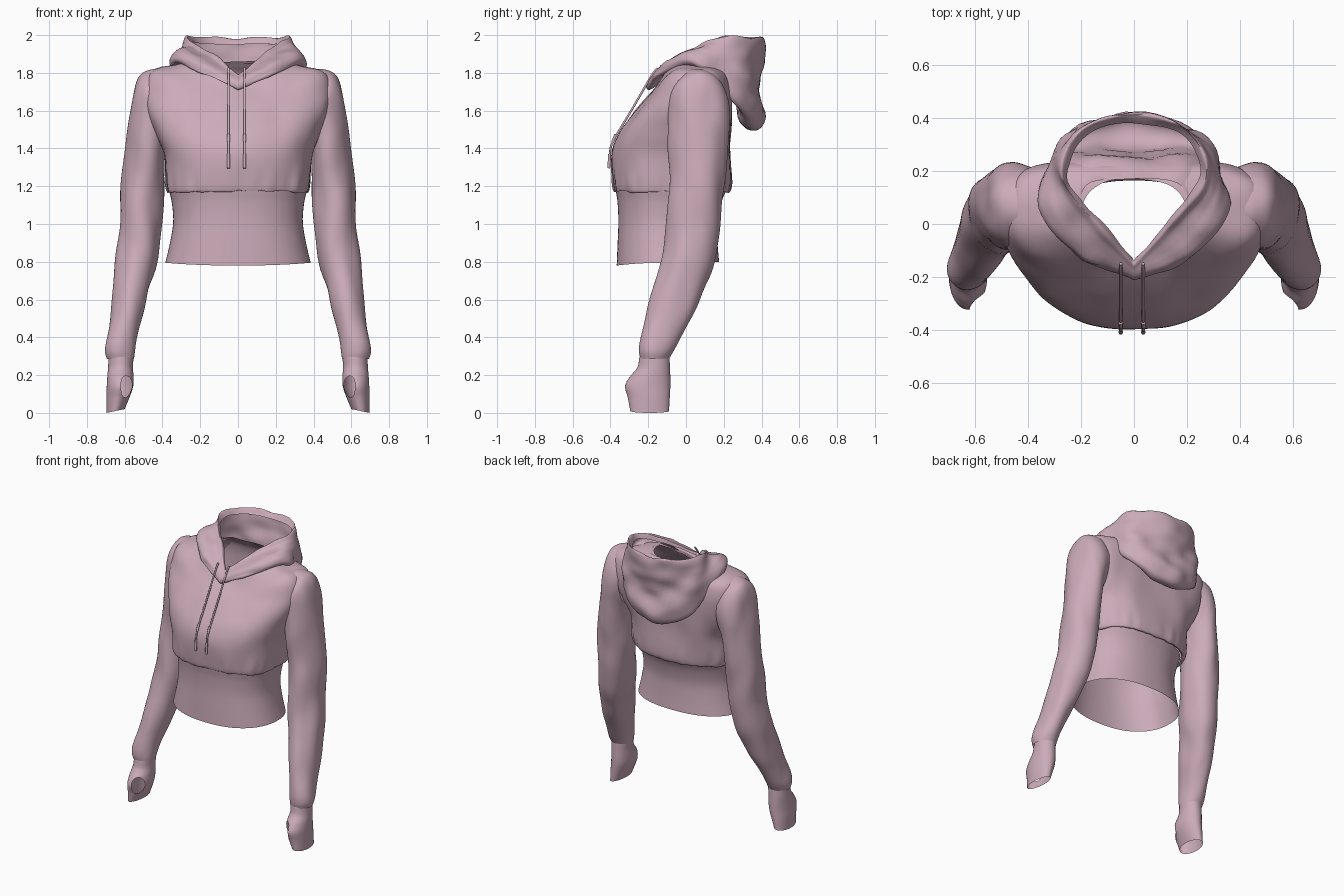
import bpy, bmesh, math
from mathutils import Vector, noise

if "Cube" in bpy.data.objects:
    bpy.data.objects.remove(bpy.data.objects["Cube"])

fabric = bpy.data.materials.new("dusty_pink_fabric")
fabric.diffuse_color = (0.60, 0.41, 0.49, 1)
fabric.use_nodes = True
fabric.node_tree.nodes["Principled BSDF"].inputs["Base Color"].default_value = fabric.diffuse_color


def catmull(p0, p1, p2, p3, t):
    return 0.5 * (2 * p1 + (p2 - p0) * t + (2 * p0 - 5 * p1 + 4 * p2 - p3) * t * t
                  + (3 * p1 - p0 - 3 * p2 + p3) * t ** 3)


def spline(pts, steps, end=None):
    """Smooth open curve through pts; `end` optionally sets the phantom last point."""
    p = [2 * pts[0] - pts[1]] + list(pts) + [end if end is not None else 2 * pts[-1] - pts[-2]]
    out = [catmull(*p[i:i + 4], s / steps) for i in range(len(pts) - 1) for s in range(steps)]
    return out + [pts[-1].copy()]


def loft(name, rings, steps, wrinkle=0.0, freq=(6, 6, 6), mirror=False, edit=None):
    """Skin closed rings of equal point count, smoothing between rings."""
    cols = [spline([r[k] for r in rings], steps) for k in range(len(rings[0]))]
    n, m = len(cols), len(cols[0])
    bm = bmesh.new()
    vs = [[bm.verts.new(cols[k][j]) for k in range(n)] for j in range(m)]
    for j in range(m - 1):
        for k in range(n):
            bm.faces.new((vs[j][k], vs[j][(k + 1) % n], vs[j + 1][(k + 1) % n], vs[j + 1][k]))
    bmesh.ops.recalc_face_normals(bm, faces=bm.faces)
    bm.normal_update()
    if wrinkle:  # soft cloth folds
        moves = [(v, v.normal * wrinkle * noise.noise(Vector([v.co[i] * freq[i] for i in range(3)])))
                 for v in bm.verts]
        for v, d in moves:
            v.co += d
    if edit:
        edit(bm)
    me = bpy.data.meshes.new(name)
    bm.to_mesh(me)
    bm.free()
    for f in me.polygons:
        f.use_smooth = True
    me.materials.append(fabric)
    ob = bpy.data.objects.new(name, me)
    bpy.context.collection.objects.link(ob)
    if mirror:
        ob.modifiers.new("mirror", 'MIRROR')
    return ob


def body_ring(w, yf, yb, zf, zs, zb, front=2.5, back=2.6, n=96):
    """Rounded-box ring whose height and squareness differ at front and back."""
    ring = []
    for k in range(n):
        a = 2 * math.pi * k / n
        c, s = math.cos(a), math.sin(a)
        power = back if s > 0 else front
        x = w * math.copysign(abs(c) ** (2 / power), c)
        y = (yf + yb) / 2 + (yb - yf) / 2 * math.copysign(abs(s) ** (2 / power), s)
        ring.append(Vector((x, y, zs + ((zb if s > 0 else zf) - zs) * s * s)))
    return ring


def limb_ring(ox, oz, ix, iz, y0, y1, n=56):
    """Ellipse spanning outer point, inner point and a y range."""
    ring = []
    for k in range(n):
        a = 2 * math.pi * k / n
        c, s = math.cos(a), math.sin(a)
        ring.append(Vector(((ox + ix) / 2 + (ox - ix) / 2 * c,
                            (y0 + y1) / 2 + (y1 - y0) / 2 * s,
                            (oz + iz) / 2 + (oz - iz) / 2 * c)))
    return ring


def half_ring(pts, steps=9):
    """Ring from a right-hand half outline (front to back), mirrored in x."""
    pts = [Vector(p) for p in pts]
    m = pts[-2].copy()
    m.x = -m.x
    right = spline(pts, steps, m)
    return right + [Vector((-p.x, p.y, p.z)) for p in right[-2:0:-1]]


# Fitted waistband
loft("waistband", [body_ring(*r, front=2.3, back=2.3) for r in [
    (.385, -.367, .175, .78, .795, .80), (.36, -.362, .167, .90, .90, .90),
    (.343, -.358, .165, 1.01, 1.01, 1.01), (.350, -.362, .185, 1.11, 1.11, 1.11),
    (.366, -.372, .215, 1.18, 1.18, 1.18)]], 6)


# Cropped torso, gathered above the waistband, open at the armholes
def gather(bm):
    for v in bm.verts:
        f = max(0, 1 - abs(v.co.z - 1.21) / .09)
        a = math.atan2(v.co.y + .07, v.co.x)
        v.co += v.normal * .003 * f * (math.sin(a * 17) + math.sin(a * 29 + 1))
    hidden = []
    for f in bm.faces:
        p = f.calc_center_median()
        if abs(p.x) > .43 and 1.47 < p.z < 1.76 and -.04 < p.y < .16:
            hidden.append(f)
    bmesh.ops.delete(bm, geom=hidden, context='FACES')


loft("torso", [body_ring(*r) for r in [
    (.362, -.368, .210, 1.175, 1.175, 1.175), (.373, -.382, .228, 1.172, 1.172, 1.172),
    (.381, -.390, .240, 1.22, 1.22, 1.22), (.392, -.394, .238, 1.37, 1.37, 1.37, 2.5, 2.9),
    (.432, -.355, .240, 1.48, 1.47, 1.50, 2.5, 3.3), (.475, -.290, .242, 1.57, 1.58, 1.62, 2.5, 3.8),
    (.490, -.222, .240, 1.65, 1.69, 1.72, 2.5, 4), (.455, -.180, .222, 1.695, 1.805, 1.79, 2.5, 4),
    (.31, -.158, .190, 1.72, 1.845, 1.83, 2.5, 3), (.20, -.146, .170, 1.74, 1.86, 1.855)]],
    5, .010, (7, 7, 5), edit=gather)

# Long sleeves, dropping forward to the wrist
loft("sleeves", [limb_ring(*r) for r in [
    (.40, 1.822, .374, 1.42, -.09, .222), (.455, 1.822, .378, 1.40, -.098, .230),
    (.515, 1.795, .383, 1.37, -.10, .232), (.553, 1.715, .387, 1.32, -.095, .227),
    (.578, 1.57, .390, 1.26, -.09, .22), (.602, 1.38, .392, 1.18, -.085, .205),
    (.622, 1.18, .395, 1.08, -.09, .19), (.634, .98, .405, .94, -.11, .175),
    (.650, .78, .437, .76, -.145, .14), (.669, .58, .485, .58, -.195, .065),
    (.692, .40, .530, .40, -.24, -.03), (.697, .33, .543, .33, -.25, -.065),
    (.688, .287, .55, .287, -.247, -.085)]], 6, .014, (9, 9, 4), mirror=True)


# Cuffs with a thumb hole on the inner front side
def thumb_hole(bm):
    c, r = Vector((.584, -.292, .138)), (.046, .046, .060)

    def dist(p):
        return math.sqrt(sum(((p[i] - c[i]) / r[i]) ** 2 for i in range(3)))
    bmesh.ops.delete(bm, geom=[f for f in bm.faces if dist(f.calc_center_median()) < 1], context='FACES')
    for v in bm.verts:
        if v.is_boundary and dist(v.co) < 1.5:
            v.co = c + (v.co - c) / dist(v.co)


loft("cuffs", [limb_ring(*r) for r in [
    (.685, .295, .553, .295, -.246, -.087), (.688, .24, .556, .24, -.258, -.085),
    (.692, .19, .553, .19, -.298, -.083), (.695, .14, .555, .14, -.322, -.083),
    (.697, .08, .575, .08, -.308, -.086), (.697, .0, .60, .02, -.295, -.09)]],
    7, mirror=True, edit=thumb_hole)

# Hood lying on the back: neck seam, outer roll, hanging bag, rim, inner facing
loft("hood", [half_ring(r) for r in [
    [(0, -.145, 1.745), (.12, -.04, 1.82), (.20, .06, 1.86), (.17, .15, 1.86), (0, .17, 1.86)],
    [(0, -.195, 1.715), (.17, -.135, 1.79), (.30, .05, 1.84), (.22, .235, 1.77), (0, .245, 1.75)],
    [(0, -.205, 1.735), (.21, -.12, 1.82), (.35, .05, 1.85), (.26, .265, 1.63), (0, .285, 1.54)],
    [(0, -.195, 1.755), (.21, -.11, 1.85), (.352, .07, 1.885), (.27, .31, 1.62), (0, .37, 1.50)],
    [(0, -.185, 1.765), (.19, -.09, 1.865), (.32, .09, 1.92), (.28, .32, 1.72), (0, .42, 1.57)],
    [(0, -.178, 1.77), (.17, -.06, 1.875), (.295, .12, 1.935), (.27, .32, 1.82), (0, .385, 1.70)],
    [(0, -.17, 1.775), (.15, -.03, 1.885), (.285, .16, 1.955), (.24, .335, 1.90), (0, .412, 1.85)],
    [(0, -.155, 1.785), (.13, -.01, 1.90), (.272, .18, 1.99), (.20, .355, 1.99), (0, .415, 1.98)],
    [(0, -.147, 1.77), (.115, 0, 1.875), (.25, .18, 1.955), (.175, .335, 1.955), (0, .385, 1.945)]]],
    6, .018, (8, 8, 11))


# Drawstrings with knotted ends
def cord(name, pts, radius):
    cu = bpy.data.curves.new(name, 'CURVE')
    cu.dimensions = '3D'
    cu.bevel_depth, cu.bevel_resolution, cu.use_fill_caps = radius, 3, True
    sp = cu.splines.new('POLY')
    path = spline([Vector(p) for p in pts], 5)
    sp.points.add(len(path) - 1)
    for q, p in zip(sp.points, path):
        q.co = (*p, 1)
    sp.use_smooth = True
    cu.materials.append(fabric)
    bpy.context.collection.objects.link(bpy.data.objects.new(name, cu))


for side, x in (("left", -.05), ("right", .035)):
    cord(side + "_drawstring", [(x, -.150, 1.825), (x, -.185, 1.78), (x, -.29, 1.60),
                                (x, -.385, 1.44), (x, -.403, 1.37), (x, -.408, 1.30)], .006)
    cord(side + "_string_knot", [(x, -.372, 1.475), (x, -.388, 1.435)], .008)
    cord(side + "_string_tip", [(x, -.404, 1.37), (x, -.409, 1.295)], .008)
